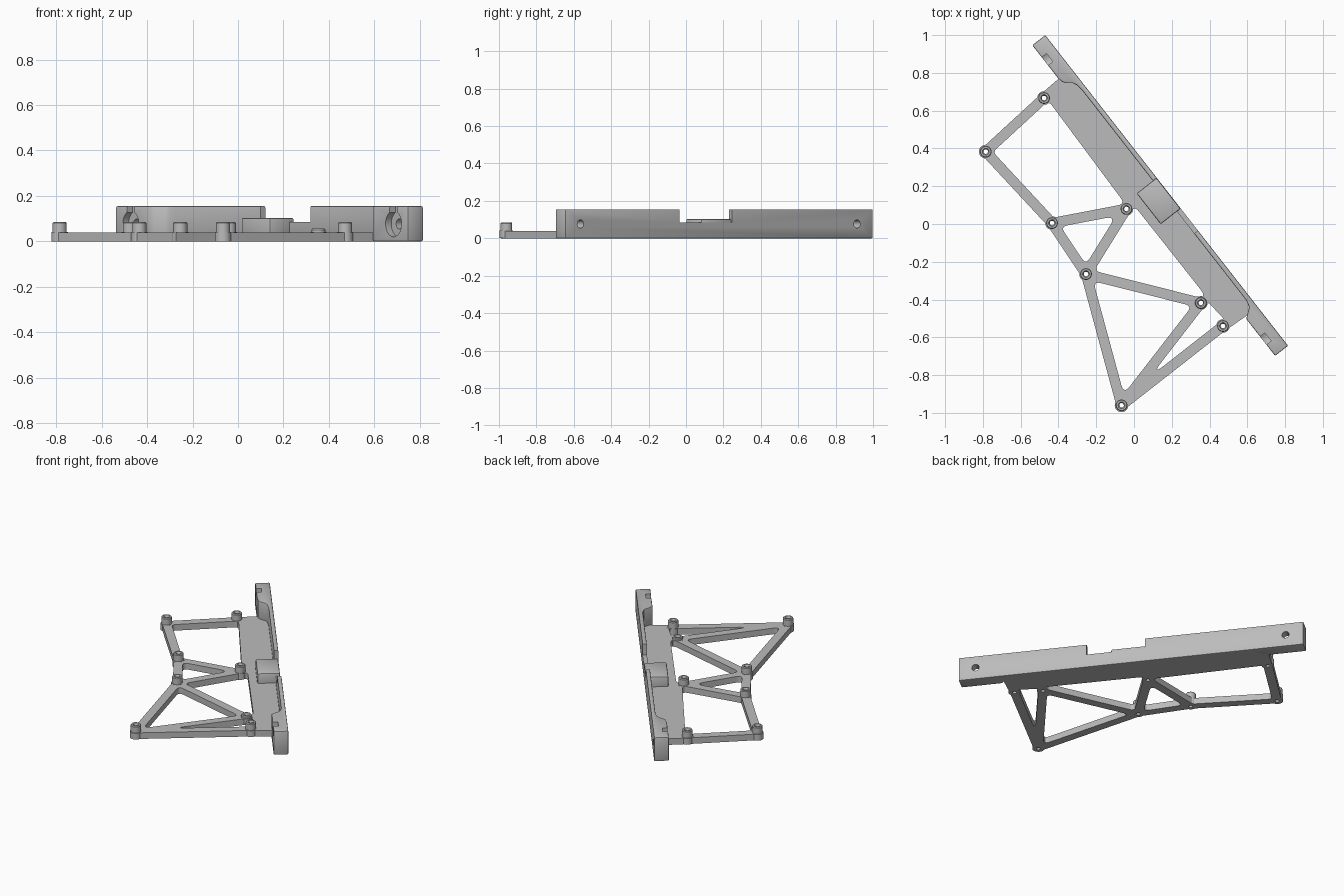
import bpy, bmesh, math
from mathutils import Vector, Matrix

if "Cube" in bpy.data.objects:
    bpy.data.objects.remove(bpy.data.objects["Cube"])

grey = bpy.data.materials.new("light_grey")
grey.use_nodes = True
grey.diffuse_color = (0.5, 0.5, 0.5, 1)
grey.node_tree.nodes["Principled BSDF"].inputs["Base Color"].default_value = (0.5, 0.5, 0.5, 1)

# Diagonal frame: s runs along the rail, t inward from its outer face
ORIGIN = Vector((-0.47, 1.0))
ALONG = Vector((0.616, -0.788))
INWARD = Vector((-0.788, -0.616))
LENGTH = 2.087


def at(s, t):
    return ORIGIN + s * ALONG + t * INWARD


def finish(ob):
    ob.data.materials.clear()
    ob.data.materials.append(grey)
    bpy.ops.object.select_all(action='DESELECT')
    ob.select_set(True)
    bpy.context.view_layer.objects.active = ob
    bpy.ops.object.shade_smooth_by_angle(angle=math.radians(35))


def add_mesh(name, bm):
    bmesh.ops.recalc_face_normals(bm, faces=bm.faces)
    me = bpy.data.meshes.new(name)
    bm.to_mesh(me)
    bm.free()
    ob = bpy.data.objects.new(name, me)
    bpy.context.collection.objects.link(ob)
    return ob


def prism(name, st, z0, z1):
    bm = bmesh.new()
    face = bm.faces.new([bm.verts.new((*at(s, t), z0)) for s, t in st])
    top = bmesh.ops.extrude_face_region(bm, geom=[face])["geom"]
    bmesh.ops.translate(bm, vec=(0, 0, z1 - z0),
                        verts=[v for v in top if isinstance(v, bmesh.types.BMVert)])
    return add_mesh(name, bm)


def block(name, s0, s1, t0, t1, z0, z1):
    return prism(name, [(s0, t0), (s1, t0), (s1, t1), (s0, t1)], z0, z1)


def rod(name, s, t0, t1, z, r):
    bm = bmesh.new()
    turn = Vector((0, 0, 1)).rotation_difference(INWARD.to_3d()).to_matrix().to_4x4()
    place = Matrix.Translation((*at(s, (t0 + t1) / 2), z)) @ turn
    bmesh.ops.create_cone(bm, cap_ends=True, segments=32, radius1=r, radius2=r,
                          depth=t1 - t0, matrix=place)
    return add_mesh(name, bm)


def apply(ob, mod):
    bpy.context.view_layer.objects.active = ob
    bpy.ops.object.modifier_apply(modifier=mod.name)


def cut(ob, cutter):
    mod = ob.modifiers.new("cut", 'BOOLEAN')
    mod.operation = 'DIFFERENCE'
    mod.solver = 'EXACT'
    mod.object = cutter
    apply(ob, mod)
    bpy.data.objects.remove(cutter)


def soften(ob, width):
    mod = ob.modifiers.new("soft", 'BEVEL')
    mod.width = width
    mod.segments = 2
    mod.limit_method = 'ANGLE'
    mod.angle_limit = math.radians(60)
    apply(ob, mod)


def inset(points, offsets):
    """Move each polygon edge inward by its own offset."""
    n = len(points)
    area = sum(points[i - 1].cross(points[i]) for i in range(n))
    side = 1 if area > 0 else -1
    lines = []
    for i, off in enumerate(offsets):
        d = (points[(i + 1) % n] - points[i]).normalized()
        lines.append((points[i] + side * off * Vector((-d.y, d.x)), d))
    out = []
    for i in range(n):
        (p, d), (q, e) = lines[i - 1], lines[i]
        out.append(p + d * ((q - p).cross(e) / d.cross(e)))
    return out


def rounded(points, r):
    out = []
    n = len(points)
    for i, p in enumerate(points):
        a, b = points[i - 1] - p, points[(i + 1) % n] - p
        half = a.angle(b) / 2
        d = min(r / math.tan(half), 0.4 * a.length, 0.4 * b.length)
        a, b = p + a.normalized() * d, p + b.normalized() * d
        for k in range(7):
            u = k / 6
            out.append(a * (1 - u) ** 2 + p * 2 * u * (1 - u) + b * u * u)
    return out


# Rail with thick ends and a thin wall between them
rail = prism("rail", [(0, 0), (0, 0.087), (0.22, 0.087), (0.25, 0.082), (0.268, 0.07),
                      (0.29, 0.042), (0.31, 0.032), (0.35, 0.026), (1.76, 0.026),
                      (1.8, 0.036), (1.825, 0.07), (1.84, 0.087),
                      (LENGTH, 0.087), (LENGTH, 0)], 0, 0.155)
soften(rail, 0.006)
cut(rail, block("notch_cutter", 0.958, 1.313, -0.1, 0.2, 0.085, 0.3))
for s in (0.108, 1.985):
    cut(rail, rod("screw_cutter", s, -0.1, 0.2, 0.077, 0.022))
    cut(rail, rod("recess_cutter", s, 0.055, 0.2, 0.077, 0.057))
    cut(rail, block("slot_cutter", s - 0.027, s + 0.027, 0.055, 0.2, 0.08, 0.3))
finish(rail)

# Raised pad in the notch
pad = block("notch_pad", 0.958, 1.165, 0.001, 0.135, 0.002, 0.104)
soften(pad, 0.008)
finish(pad)

# Strut frame: flat outline with openings between the nodes
A, B, C, D, E, F, G, H = nodes = [Vector(p) for p in (
    (-0.476, 0.667), (-0.785, 0.383), (-0.434, 0.005), (-0.04, 0.08),
    (-0.254, -0.265), (0.354, -0.418), (0.471, -0.54), (-0.066, -0.96))]
W = 0.027
outer = [at(0.25, 0.035), A, B, C, E, H, G, at(1.802, 0.035)]
loops = [rounded(inset(outer, [-W] * len(outer)), 0.03)]
openings = [([A, B, C, D], [W, W, W, -0.01]),
            ([C, E, D], [W, W, W]),
            ([D, E, F], [W, W, -0.043]),
            ([E, H, F], [W, W, W]),
            ([H, G, F], [W, -0.03, W])]
for corners, offsets in openings:
    loops.append(rounded(inset(corners, offsets), 0.025 if H not in corners or E in corners else 0.012))
for p in nodes:
    loops.append([p + 0.013 * Vector((math.cos(k * math.pi / 8), math.sin(k * math.pi / 8)))
                  for k in range(16)])

curve = bpy.data.curves.new("strut_frame", 'CURVE')
curve.dimensions = '2D'
curve.fill_mode = 'BOTH'
curve.extrude = 0.02
for loop in loops:
    spline = curve.splines.new('POLY')
    spline.points.add(len(loop) - 1)
    for point, co in zip(spline.points, loop):
        point.co = (co.x, co.y, 0, 1)
    spline.use_cyclic_u = True
frame = bpy.data.objects.new("strut_frame", curve)
frame.location.z = 0.02
bpy.context.collection.objects.link(frame)
bpy.ops.object.select_all(action='DESELECT')
frame.select_set(True)
bpy.context.view_layer.objects.active = frame
bpy.ops.object.convert(target='MESH')
finish(bpy.context.view_layer.objects.active)

# Hollow standoffs on the nodes, one of them low
for i, p in enumerate(nodes):
    top = 0.056 if p is F else 0.085
    profile = [(0.012, 0.0005), (0.036, 0.0005), (0.036, 0.0405), (0.031, 0.0405),
               (0.031, top - 0.005), (0.027, top), (0.018, top), (0.012, top - 0.01)]
    bm = bmesh.new()
    verts = [bm.verts.new((r, 0, z)) for r, z in profile]
    edges = [bm.edges.new((verts[k - 1], verts[k])) for k in range(len(verts))]
    bmesh.ops.spin(bm, geom=verts + edges, axis=(0, 0, 1), cent=(0, 0, 0),
                   angle=2 * math.pi, steps=32)
    bmesh.ops.remove_doubles(bm, verts=bm.verts, dist=0.0001)
    bmesh.ops.translate(bm, verts=bm.verts, vec=p.to_3d())
    finish(add_mesh("standoff_%d" % (i + 1), bm))
